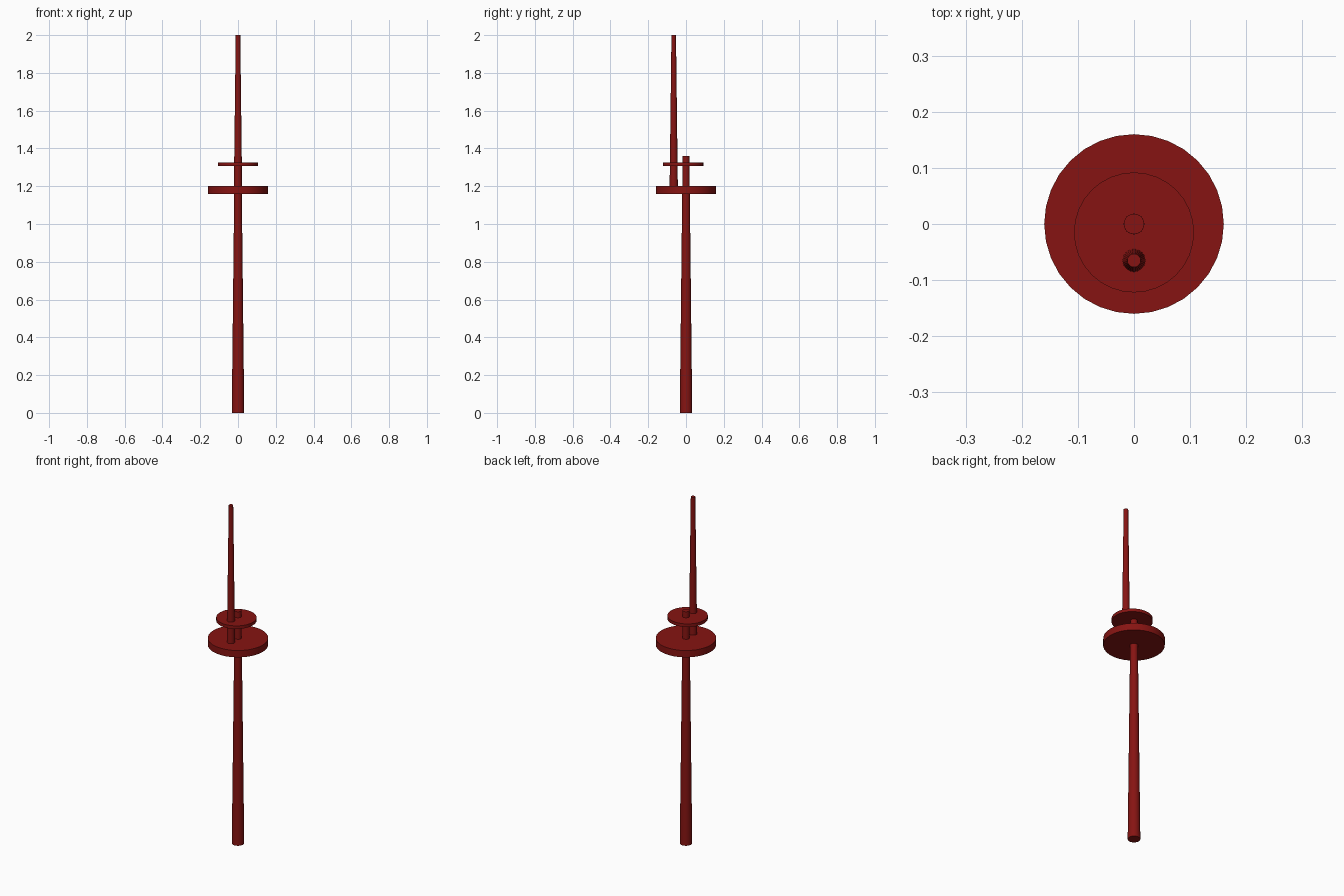
import bpy

if "Cube" in bpy.data.objects:
    bpy.data.objects.remove(bpy.data.objects["Cube"])

red = bpy.data.materials.new("dark_red")
red.diffuse_color = (0.24, 0.007, 0.006, 1)
red.use_nodes = True
red.node_tree.nodes["Principled BSDF"].inputs["Base Color"].default_value = red.diffuse_color


def tapered(name, y, z0, z1, r0, r1, sides=32):
    """Upright round part between two heights."""
    bpy.ops.mesh.primitive_cone_add(vertices=sides, radius1=r0, radius2=r1,
                                    depth=z1 - z0, location=(0, y, (z0 + z1) / 2))
    ob = bpy.context.object
    ob.name = name
    ob.data.materials.append(red)
    bpy.ops.object.shade_smooth_by_angle()
    return ob


# Lower mast, passing up through both platforms
tapered("lower_mast", 0, 0, 1.36, 0.033, 0.018)
# Large round platform
tapered("main_platform", 0, 1.16, 1.20, 0.16, 0.16)
# Small platform joining both masts
tapered("upper_platform", -0.015, 1.307, 1.325, 0.107, 0.107)
# Upper mast, set forward of the lower one
tapered("upper_mast", -0.065, 1.18, 2.0, 0.022, 0.012)
